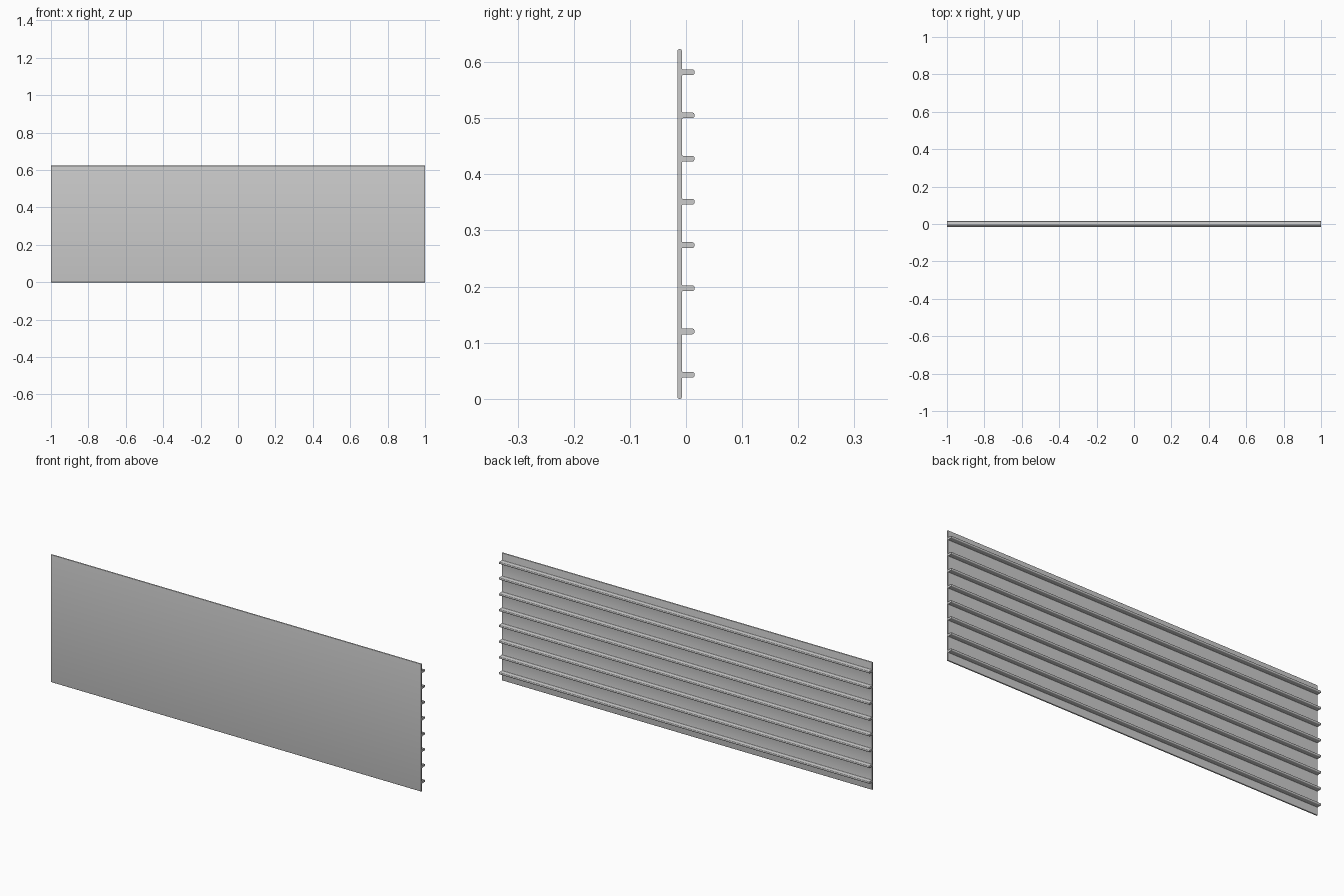
import bpy, bmesh
from math import sin, cos, pi, radians

if "Cube" in bpy.data.objects:
    bpy.data.objects.remove(bpy.data.objects["Cube"])

LENGTH, HEIGHT = 2.0, 0.623
FRONT, BACK, TIP = -0.0155, -0.008, 0.0145
RIB_HALF, RIB_COUNT, RIB_FIRST, RIB_STEP = 0.005, 8, 0.043, 0.077


def arc(cy, cz, r, start, end, steps=4):
    """Points on an arc in the y-z plane, angles in degrees."""
    out = []
    for i in range(steps + 1):
        a = radians(start + (end - start) * i / steps)
        out.append((cy + r * cos(a), cz + r * sin(a)))
    return out


# Cross-section: rounded sheet edges, ribs with filleted roots and rounded tips
edge, root, tip = 0.0025, 0.0025, 0.0035
profile = arc(FRONT + edge, edge, edge, 180, 270)
profile += arc(BACK - edge, edge, edge, 270, 360)
for i in range(RIB_COUNT):
    z = RIB_FIRST + i * RIB_STEP
    lo, hi = z - RIB_HALF, z + RIB_HALF
    profile += arc(BACK + root, lo - root, root, 180, 90)
    profile += arc(TIP - tip, lo + tip, tip, -90, 0)
    profile += arc(TIP - tip, hi - tip, tip, 0, 90)
    profile += arc(BACK + root, hi + root, root, 270, 180)
profile += arc(BACK - edge, HEIGHT - edge, edge, 0, 90)
profile += arc(FRONT + edge, HEIGHT - edge, edge, 90, 180)

# Extrude the section along the panel length
bm = bmesh.new()
face = bm.faces.new([bm.verts.new((-LENGTH / 2, y, z)) for y, z in profile])
ext = bmesh.ops.extrude_face_region(bm, geom=[face], use_keep_orig=True)
moved = [g for g in ext["geom"] if isinstance(g, bmesh.types.BMVert)]
bmesh.ops.translate(bm, vec=(LENGTH, 0, 0), verts=moved)
bmesh.ops.recalc_face_normals(bm, faces=bm.faces)
mesh = bpy.data.meshes.new("ribbed_panel")
bm.to_mesh(mesh)
bm.free()

panel = bpy.data.objects.new("ribbed_panel", mesh)
bpy.context.collection.objects.link(panel)
panel.location.y = -(FRONT + TIP) / 2
bpy.context.view_layer.objects.active = panel
panel.select_set(True)
bpy.ops.object.shade_smooth_by_angle(angle=radians(35))
